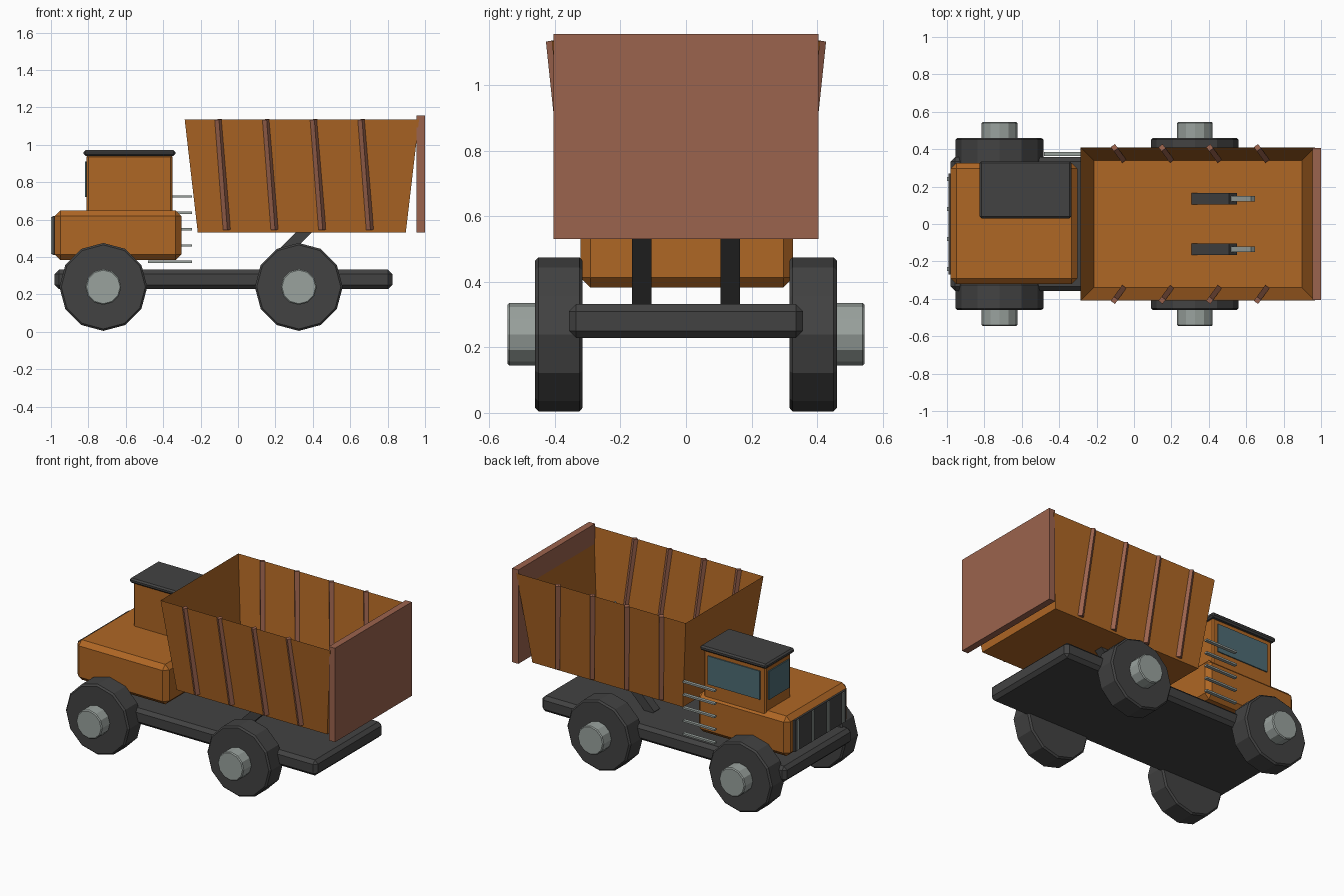
import bpy
import bmesh
from math import pi
from mathutils import Vector

default = bpy.data.objects.get("Cube")
if default:
    bpy.data.objects.remove(default, do_unlink=True)


def material(name, rgb):
    mat = bpy.data.materials.new(name)
    mat.use_nodes = True
    color = (*rgb, 1)
    mat.diffuse_color = color
    mat.node_tree.nodes["Principled BSDF"].inputs["Base Color"].default_value = color
    return mat


orange = material("orange paint", (0.43, 0.135, 0.018))
rust = material("red brown", (0.33, 0.125, 0.075))
dark = material("dark grey", (0.055, 0.055, 0.055))
metal = material("light metal", (0.32, 0.36, 0.34))
glass = material("teal glass", (0.075, 0.15, 0.175))


def finish(name, bm, mat, bevel=0):
    bmesh.ops.recalc_face_normals(bm, faces=bm.faces)
    mesh = bpy.data.meshes.new(name)
    bm.to_mesh(mesh)
    bm.free()
    mesh.materials.append(mat)
    obj = bpy.data.objects.new(name, mesh)
    bpy.context.collection.objects.link(obj)
    if bevel:
        mod = obj.modifiers.new("Bevel", "BEVEL")
        mod.width = bevel
        mod.segments = 1
        mod.limit_method = "ANGLE"
        mod.angle_limit = 0.7
    return obj


def box(name, xs, ys, zs, mat, bevel=0):
    """Box given by its extent along each axis."""
    bm = bmesh.new()
    bmesh.ops.create_cube(bm, size=1)
    for v in bm.verts:
        v.co = [(a + b) / 2 + c * (b - a) for c, (a, b) in zip(v.co, (xs, ys, zs))]
    return finish(name, bm, mat, bevel)


def beam(name, start, end, width, mat):
    """Square bar between two points."""
    start, end = Vector(start), Vector(end)
    axis = end - start
    bm = bmesh.new()
    bmesh.ops.create_cube(bm, size=1)
    for v in bm.verts:
        v.co = (v.co.x * width, v.co.y * width, v.co.z * axis.length)
    obj = finish(name, bm, mat)
    obj.location = (start + end) / 2
    obj.rotation_euler = axis.to_track_quat("Z", "Y").to_euler()
    return obj


def drum(name, center, radius, width, mat, bevel):
    """Twelve-sided cylinder lying along y."""
    bm = bmesh.new()
    bmesh.ops.create_cone(bm, cap_ends=True, segments=12, radius1=radius,
                          radius2=radius, depth=width)
    obj = finish(name, bm, mat, bevel)
    for mod in obj.modifiers:
        mod.angle_limit = 1.0
    obj.location = center
    obj.rotation_euler = (pi / 2, 0, 0)
    return obj


# Chassis and hood
box("chassis", (-0.98, 0.825), (-0.357, 0.357), (0.228, 0.332), dark, 0.022)
box("hood_body", (-0.98, -0.303), (-0.322, 0.327), (0.383, 0.65), orange, 0.03)

# Grille with upright bars
box("grille", (-0.993, -0.97), (-0.27, 0.27), (0.41, 0.62), dark)
for i in range(4):
    y = -0.24 + i * 0.16
    box(f"grille_bar_{i + 1}", (-1.0, -0.985), (y - 0.01, y + 0.01), (0.415, 0.615), metal)

# Offset cab with roof and windows
box("cab", (-0.81, -0.35), (0.05, 0.315), (0.62, 0.945), orange, 0.01)
box("cab_roof", (-0.825, -0.335), (0.03, 0.335), (0.94, 0.972), dark, 0.01)
box("windshield", (-0.818, -0.809), (0.075, 0.29), (0.72, 0.91), glass)
box("side_window", (-0.77, -0.385), (0.314, 0.322), (0.72, 0.91), glass)

# Ladder rungs beside the cab
for i in range(5):
    z = 0.375 + i * 0.087
    box(f"ladder_rung_{i + 1}", (-0.48, -0.245), (0.363, 0.385), (z - 0.006, z + 0.006), metal)

# Open flared dump bed
bm = bmesh.new()
bmesh.ops.create_cube(bm, size=2)
for v in bm.verts:
    top = v.co.z > 0
    half = 0.41 if top else 0.34
    if v.co.x < 0:
        x = -0.285 if top else -0.215
    else:
        x = 0.968 if top else 0.897
    v.co = (x, half * v.co.y, 1.135 if top else 0.53)
lid = [f for f in bm.faces if all(v.co.z > 1 for v in f.verts)]
bmesh.ops.delete(bm, geom=lid, context="FACES_ONLY")
finish("dump_bed", bm, orange)

# Tailgate
box("tailgate", (0.955, 1.0), (-0.405, 0.405), (0.53, 1.157), rust)

# Everything mirrored across the length of the truck
for side, label in ((1, "left"), (-1, "right")):
    for i in range(4):
        x = -0.105 + i * 0.255
        beam(f"bed_rib_{label}_{i + 1}", (x, side * 0.408, 1.135),
             (x + 0.045, side * 0.346, 0.545), 0.028, rust)
    for x, place in ((-0.72, "front"), (0.325, "rear")):
        drum(f"{place}_tire_{label}", (x, side * 0.388, 0.24), 0.235, 0.145, dark, 0.01)
        drum(f"{place}_hub_{label}", (x, side * 0.435, 0.24), 0.096, 0.22, metal, 0.006)
    # Lifting rams pass through the bed floor
    y = side * 0.135
    beam(f"ram_body_{label}", (0.14, y, 0.32), (0.53, y, 0.71), 0.06, dark)
    beam(f"ram_rod_{label}", (0.5, y, 0.68), (0.637, y, 0.817), 0.03, metal)
